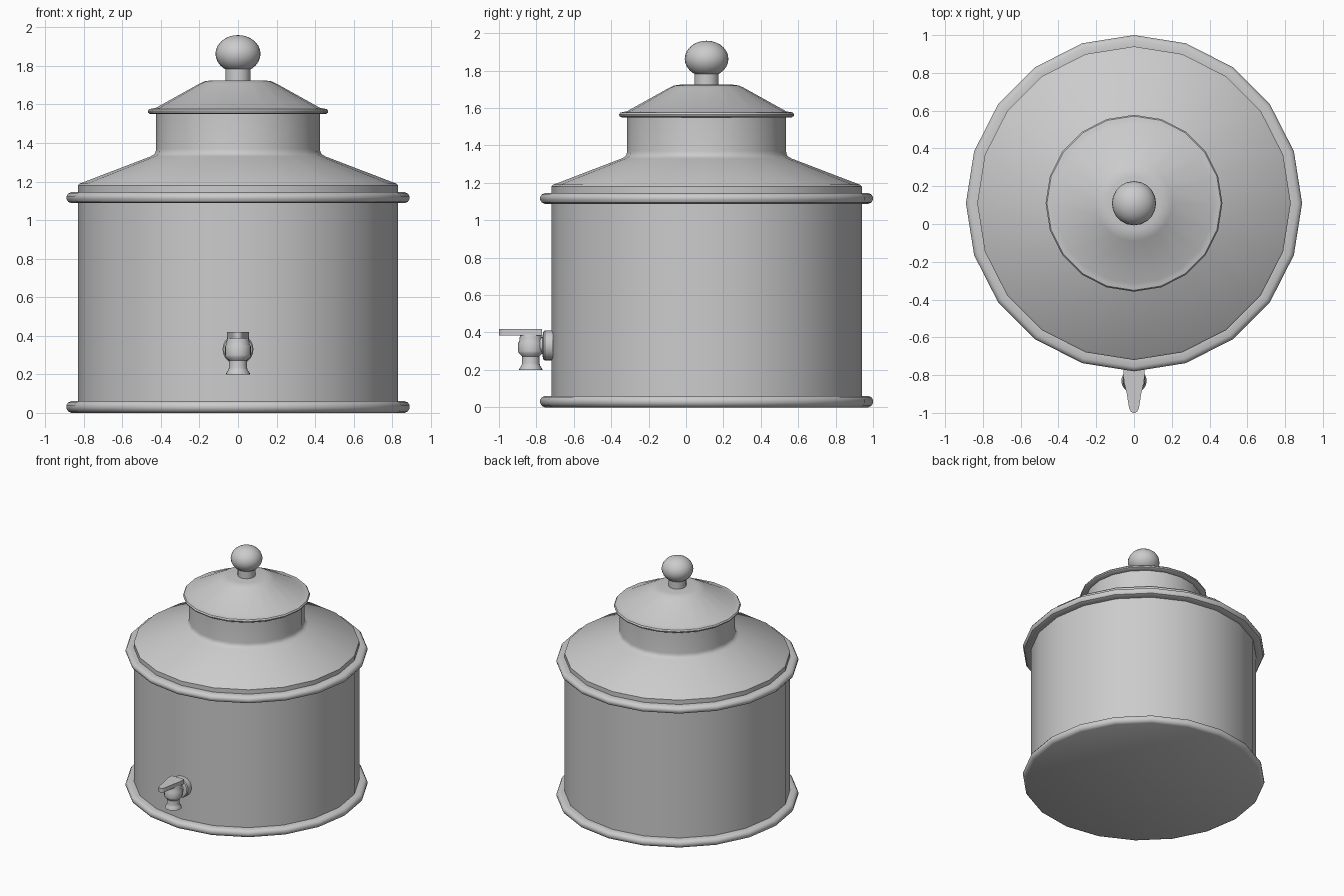
import bpy, bmesh, math
from mathutils import Vector, Matrix

if "Cube" in bpy.data.objects:
    bpy.data.objects.remove(bpy.data.objects["Cube"])

CY = 0.11  # vessel axis position in y


def finish(name, bm, angle=35):
    bmesh.ops.remove_doubles(bm, verts=bm.verts, dist=1e-5)
    bmesh.ops.recalc_face_normals(bm, faces=bm.faces)
    me = bpy.data.meshes.new(name)
    bm.to_mesh(me)
    bm.free()
    ob = bpy.data.objects.new(name, me)
    bpy.context.collection.objects.link(ob)
    bpy.ops.object.select_all(action='DESELECT')
    ob.select_set(True)
    bpy.context.view_layer.objects.active = ob
    bpy.ops.object.shade_smooth_by_angle(angle=math.radians(angle))
    return ob


def lathe(name, profile, y=CY, sides=20, matrix=None):
    """Revolve (radius, height) points around a vertical axis."""
    bm = bmesh.new()
    verts = [bm.verts.new((r, 0, z)) for r, z in profile]
    edges = [bm.edges.new(p) for p in zip(verts, verts[1:])]
    bmesh.ops.spin(bm, geom=verts + edges, axis=(0, 0, 1), cent=(0, 0, 0),
                   angle=math.tau, steps=sides, use_duplicate=False)
    bmesh.ops.remove_doubles(bm, verts=bm.verts, dist=1e-5)
    bmesh.ops.transform(bm, verts=bm.verts,
                        matrix=matrix or Matrix.Translation((0, y, 0)))
    return finish(name, bm)


# Main vessel: straight wall, sloping shoulder, filleted neck
lathe("vessel_body", [(0.83, 0.055), (0.83, 1.18), (0.82, 1.19), (0.455, 1.33),
                      (0.437, 1.34), (0.428, 1.352), (0.425, 1.37), (0.425, 1.56)])

# Rounded hoops; the lower one carries the flat base
lathe("base_hoop", [(0, 0), (0.865, 0), (0.881, 0.008), (0.89, 0.023), (0.89, 0.04),
                    (0.881, 0.054), (0.865, 0.061), (0.83, 0.061)])
lathe("upper_hoop", [(0.83, 1.088), (0.865, 1.088), (0.881, 1.095), (0.89, 1.11),
                     (0.89, 1.124), (0.881, 1.138), (0.865, 1.145), (0.83, 1.145)])

# Lid with rolled rim, cone and soft flat top
lathe("lid", [(0.42, 1.55), (0.455, 1.55), (0.466, 1.557), (0.468, 1.566),
              (0.461, 1.576), (0.445, 1.579), (0.425, 1.583), (0.2, 1.708),
              (0.175, 1.72), (0.14, 1.725), (0, 1.725)])

# Knob: short stem and slightly flattened ball
lathe("knob_stem", [(0.065, 1.72), (0.065, 1.785)])
ball = [(0.117 * math.sin(math.pi * i / 14), 1.863 - 0.097 * math.cos(math.pi * i / 14))
        for i in range(15)]
lathe("knob_ball", ball)

# Tap flange, lying against the front wall
turn = Matrix.Translation((0, -0.71, 0.33)) @ Matrix.Rotation(math.pi / 2, 4, 'X')
lathe("tap_flange", [(0.08, 0), (0.08, 0.045), (0.074, 0.053), (0.06, 0.056), (0, 0.056)],
      matrix=turn)

# Short pipe joining flange and valve
lathe("tap_pipe", [(0.045, 0.04), (0.045, 0.1)], matrix=turn)

# Valve and flared spout
lathe("tap_valve", [(0, 0.205), (0.05, 0.2), (0.062, 0.2), (0.062, 0.205), (0.05, 0.222),
                    (0.047, 0.235), (0.047, 0.272), (0.065, 0.29), (0.067, 0.3),
                    (0.067, 0.345), (0.06, 0.358), (0.06, 0.372), (0.055, 0.39)], y=-0.83)

# Tapered lever handle
half = [(0.055, -0.77), (0.057, -0.8), (0.052, -0.84), (0.038, -0.9),
        (0.026, -0.975), (0.018, -0.992), (0.006, -1.0)]
outline = half + [(-x, y) for x, y in reversed(half)]
bm = bmesh.new()
face = bm.faces.new([bm.verts.new((x, y, 0.385)) for x, y in outline])
ext = bmesh.ops.extrude_face_region(bm, geom=[face])
bmesh.ops.translate(bm, vec=Vector((0, 0, 0.034)),
                    verts=[g for g in ext["geom"] if isinstance(g, bmesh.types.BMVert)])
finish("tap_handle", bm)
